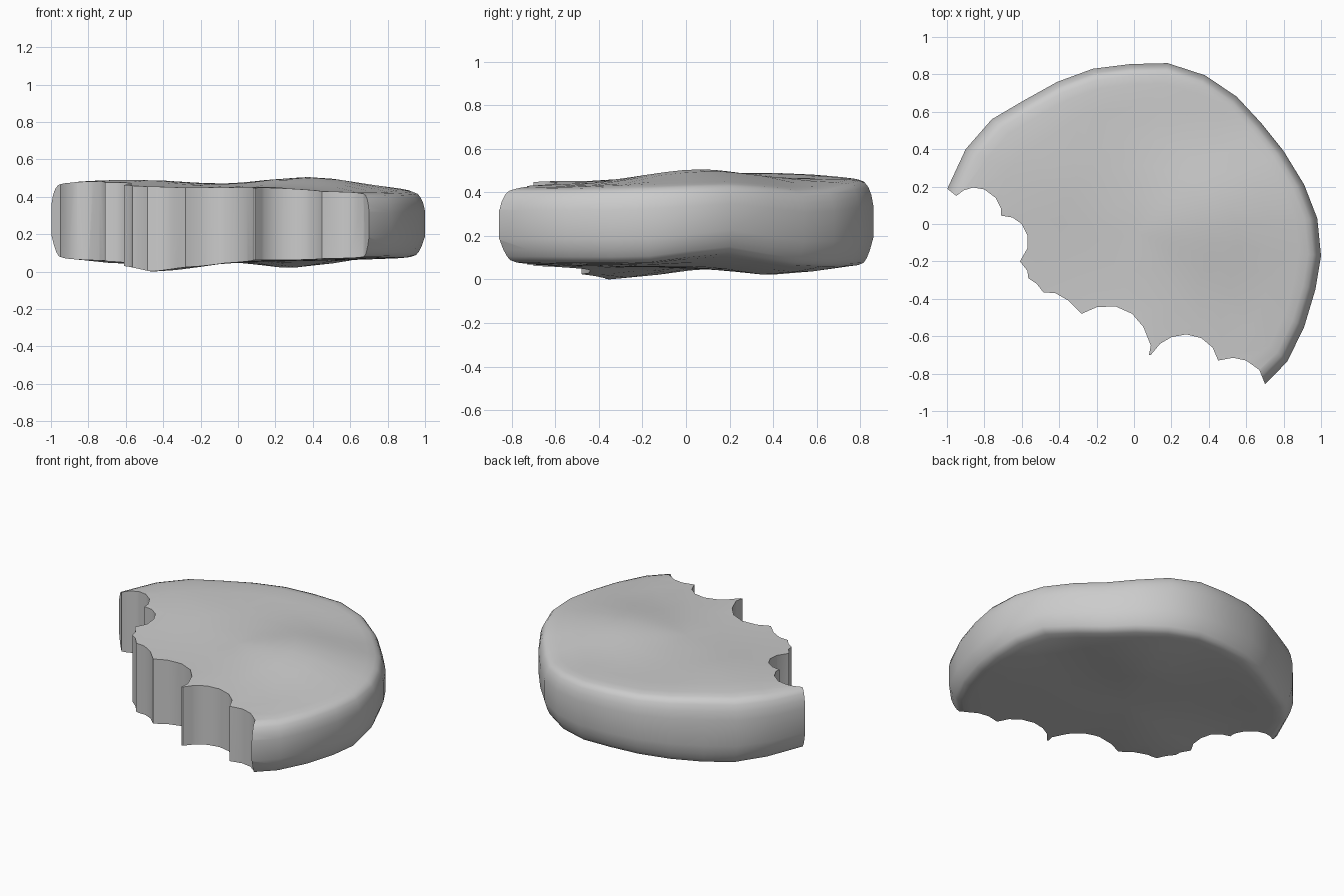
import bpy, bmesh, math

if "Cube" in bpy.data.objects:
    bpy.data.objects.remove(bpy.data.objects["Cube"])

# Outer outline of the whole biscuit, counterclockwise from the right front
OUTER = [(.82, -.735), (.91, -.55), (.97, -.35), (1, -.17), (.98, .03), (.91, .21),
         (.80, .39), (.68, .54), (.55, .68), (.38, .795), (.18, .86), (-.02, .855),
         (-.22, .83), (-.41, .76), (-.59, .66), (-.76, .56), (-.90, .40),
         (-1.03, .12), (-1.0, -.25), (-.85, -.6), (-.6, -.9), (-.2, -1.05),
         (.2, -1.07), (.62, -.94)]

# Tooth-marked bite edge from left tip to right tip
BITE = [(-1, .19), (-.95, .15), (-.91, .18), (-.86, .195), (-.80, .185), (-.74, .14),
        (-.71, .08), (-.71, .045), (-.65, .035), (-.60, 0), (-.57, -.06), (-.57, -.13),
        (-.61, -.20), (-.57, -.25), (-.565, -.29), (-.52, -.32), (-.485, -.365),
        (-.42, -.37), (-.35, -.41), (-.28, -.48), (-.20, -.445), (-.10, -.44),
        (-.01, -.48), (.05, -.55), (.09, -.65), (.08, -.70), (.09, -.70), (.14, -.64),
        (.20, -.605), (.28, -.59), (.36, -.61), (.42, -.66), (.45, -.73), (.53, -.715),
        (.60, -.73), (.67, -.78), (.70, -.855)]

# Rim profile: (distance inward, height from 0 bottom to 1 top)
PROFILE = [(.6, 0), (.45, 0), (.25, 0), (.12, 0), (.075, .005), (.048, .03), (.033, .08),
           (.017, .17), (0, .31), (0, .70), (.010, .82), (.025, .91), (.042, .96),
           (.07, .985), (.12, 1), (.25, 1), (.45, 1), (.6, 1)]
CENTRE = (.02, -.05)


def bump(x, y, cx, cy, h, w):
    return h * math.exp(-((x - cx) ** 2 + (y - cy) ** 2) / (w * w))


def top(x, y):
    return (.455 - .022 * x + .018 * y + bump(x, y, .40, .06, .064, .38)
            + bump(x, y, -.5, .25, .025, .35) + bump(x, y, .1, -.68, .015, .25)
            - bump(x, y, .64, .58, .042, .3))


def bottom(x, y):
    r2 = x * x + y * y
    return (.058 + .022 * r2 - bump(x, y, -.45, -.35, .060, .31)
            - bump(x, y, .3, .42, .038, .25) + bump(x, y, .98, .23, .065, .25)
            - bump(x, y, -.65, .65, .028, .35))


def mesh_object(name, bm):
    bmesh.ops.recalc_face_normals(bm, faces=bm.faces)
    me = bpy.data.meshes.new(name)
    bm.to_mesh(me)
    bm.free()
    ob = bpy.data.objects.new(name, me)
    bpy.context.collection.objects.link(ob)
    return ob


# Biscuit body: rings lofted around the uneven outline
bm = bmesh.new()


def point(x, y, t):
    return bm.verts.new((x, y, bottom(x, y) * (1 - t) + top(x, y) * t))


rings = []
for inset, t in [(.8, 0)] + PROFILE + [(.8, 1)]:
    k = 1 - inset
    rings.append([point(CENTRE[0] + (x - CENTRE[0]) * k,
                        CENTRE[1] + (y - CENTRE[1]) * k, t) for x, y in OUTER])
n = len(OUTER)
for a, b in zip(rings, rings[1:]):
    for i in range(n):
        j = (i + 1) % n
        bm.faces.new((a[i], a[j], b[j], b[i]))
for ring, t in ((rings[0], 0), (rings[-1], 1)):
    c = point(*CENTRE, t)
    for i in range(n):
        bm.faces.new((ring[i], ring[(i + 1) % n], c))
cookie = mesh_object("bitten_cookie", bm)

# Bite cutter: vertical prism
bm = bmesh.new()
loop = BITE + [(.72, -1.5), (-1.5, -1.5), (-1.5, .22)]
face = bm.faces.new([bm.verts.new((x, y, -.5)) for x, y in loop])
ext = bmesh.ops.extrude_face_region(bm, geom=[face])
bmesh.ops.translate(bm, vec=(0, 0, 1.5),
                    verts=[v for v in ext["geom"] if isinstance(v, bmesh.types.BMVert)])
cutter = mesh_object("bite_cutter", bm)
cutter.hide_render = True

# Cut the bite and shade
bpy.context.view_layer.objects.active = cookie
cookie.select_set(True)
mod = cookie.modifiers.new("bite", 'BOOLEAN')
mod.operation = 'DIFFERENCE'
mod.solver = 'EXACT'
mod.object = cutter
bpy.ops.object.modifier_apply(modifier=mod.name)
bpy.data.objects.remove(cutter)
low = min(v.co.z for v in cookie.data.vertices)
for v in cookie.data.vertices:
    v.co.z -= low
bpy.ops.object.shade_smooth_by_angle(angle=math.radians(42))
